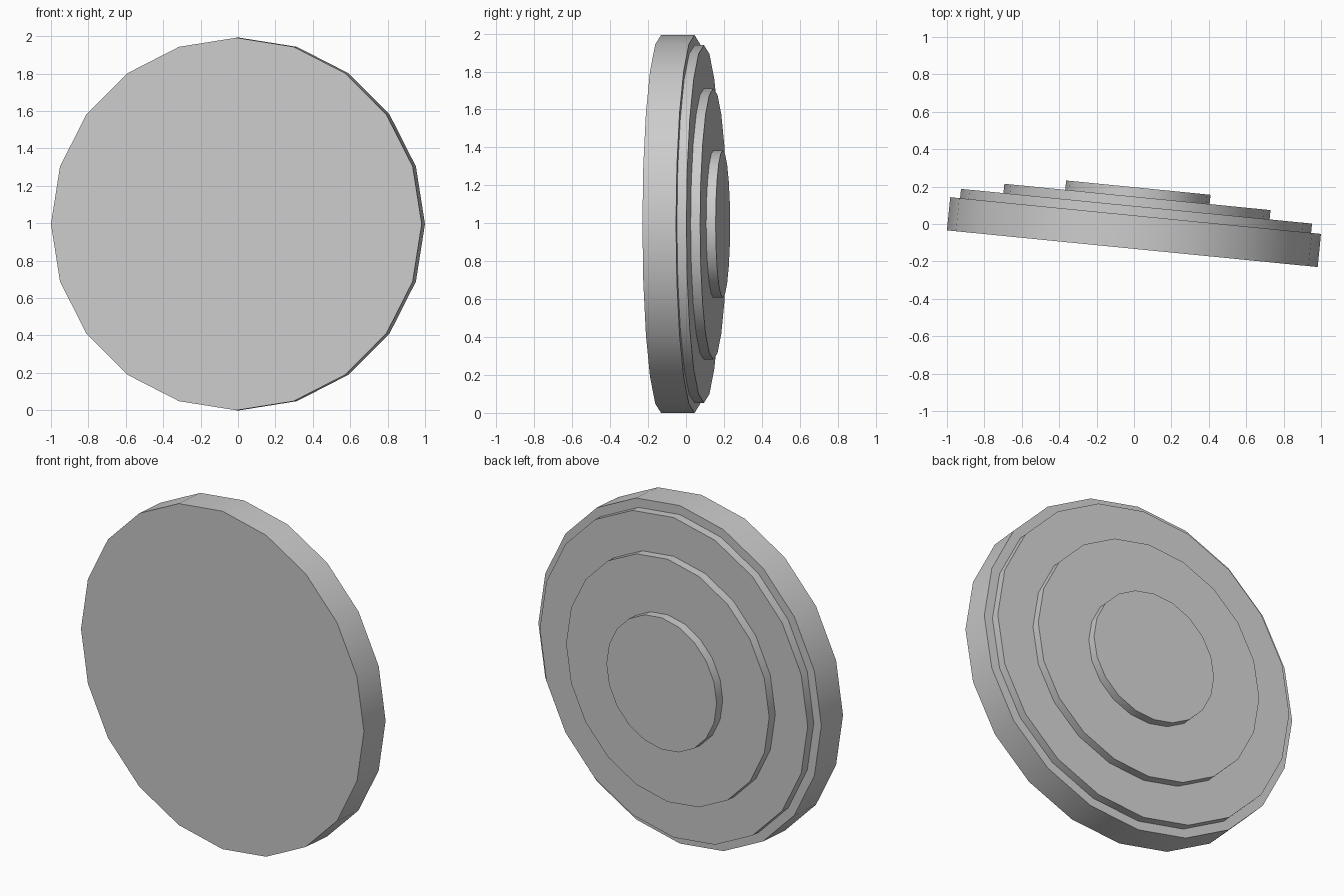
import bpy
import math
from mathutils import Vector, Euler

default_cube = bpy.data.objects.get("Cube")
if default_cube:
    bpy.data.objects.remove(default_cube, do_unlink=True)

grey = bpy.data.materials.new("plain_grey")
grey.use_nodes = True
colour = (0.6, 0.6, 0.6, 1)
grey.diffuse_color = colour
grey.node_tree.nodes["Principled BSDF"].inputs["Base Color"].default_value = colour

# The whole stack faces the front, turned slightly about the vertical
SIDES = 20
TURN = Euler((math.radians(-90), 0, math.radians(-5.65)))
FRONT_CENTRE = Vector((-0.009, -0.132, 0.996))
AXIS = Vector((0, 0, 1))
AXIS.rotate(TURN)


def disc(name, radius, start, end):
    """Flat-ended disc between two depths behind the front face."""
    bpy.ops.mesh.primitive_cylinder_add(
        vertices=SIDES, radius=radius, depth=end - start,
        location=FRONT_CENTRE + AXIS * (start + end) / 2, rotation=TURN)
    obj = bpy.context.object
    obj.name = name
    obj.data.materials.append(grey)
    bpy.ops.object.shade_smooth_by_angle(angle=math.radians(30))


# Thick front disc and three thinner steps shrinking towards the back
depth = 0
for name, radius, thickness in (
        ("front_disc", 0.996, 0.178),
        ("outer_step", 0.943, 0.05),
        ("middle_step", 0.715, 0.05),
        ("inner_step", 0.388, 0.05)):
    disc(name, radius, depth, depth + thickness)
    depth += thickness
